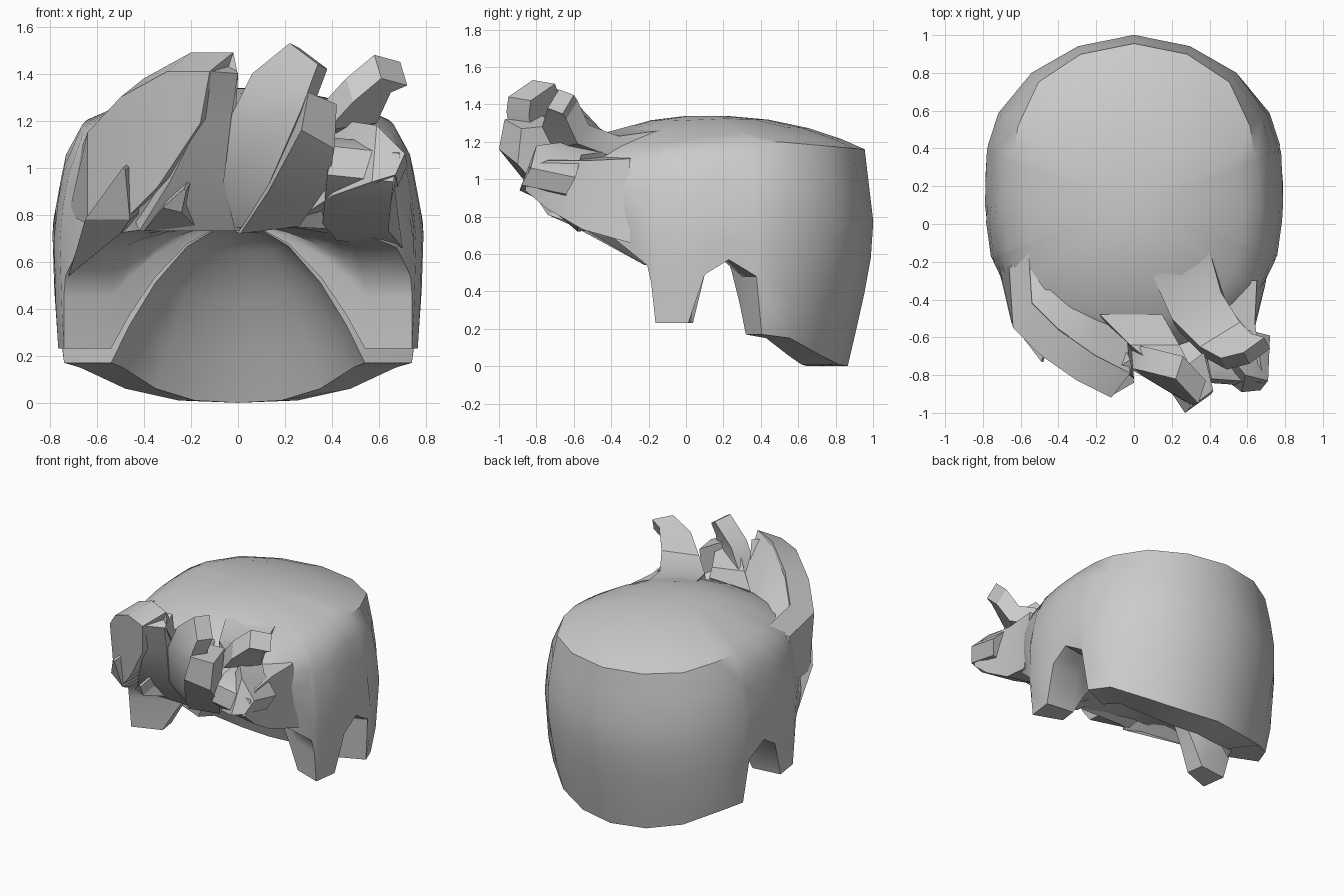
import bpy, bmesh, math
from mathutils import Vector

cube = bpy.data.objects.get("Cube")
if cube:
    bpy.data.objects.remove(cube, do_unlink=True)

grey = bpy.data.materials.new("plain_grey")
grey.use_nodes = True
colour = (0.6, 0.6, 0.6, 1)
grey.diffuse_color = colour
grey.node_tree.nodes["Principled BSDF"].inputs["Base Color"].default_value = colour


def finish(name, bm, angle):
    """Turn a bmesh into a grey object with sharp edges kept."""
    bmesh.ops.recalc_face_normals(bm, faces=bm.faces)
    mesh = bpy.data.meshes.new(name)
    bm.to_mesh(mesh)
    bm.free()
    mesh.materials.append(grey)
    obj = bpy.data.objects.new(name, mesh)
    bpy.context.collection.objects.link(obj)
    bpy.ops.object.select_all(action="DESELECT")
    obj.select_set(True)
    bpy.context.view_layer.objects.active = obj
    bpy.ops.object.shade_smooth_by_angle(angle=math.radians(angle))
    return obj


def bridge(bm, rings):
    """Join consecutive closed rings of vertices with quads."""
    for low, high in zip(rings, rings[1:]):
        count = len(low)
        for i in range(count):
            j = (i + 1) % count
            bm.faces.new((low[i], low[j], high[j], high[i]))


def interp(table, value):
    """Straight-line lookup in a list of (key, result) pairs."""
    if value <= table[0][0]:
        return table[0][1]
    for (a, p), (b, q) in zip(table, table[1:]):
        if value <= b:
            return p + (q - p) * (value - a) / (b - a)
    return table[-1][1]


def clamp(value):
    return max(0, min(1, value))


# Hair shell: plan outline with the height of the lower edge, back to front
half_outline = [
    (0, 1.01, 0), (.3, .95, .01), (.55, .81, .06), (.72, .59, .15), (.775, .42, .17),
    (.78, .38, .48), (.79, .23, .57), (.79, .1, .49), (.785, .01, .23),
    (.76, -.17, .23), (.75, -.19, .45), (.74, -.21, .54), (.71, -.38, .66),
    (.64, -.54, .72), (.52, -.68, .74), (.28, -.78, .75), (0, -.82, .73),
]
outline = half_outline + [(-x, y, z) for x, y, z in half_outline[-2:0:-1]]
rim_height = [(-.85, 1.14), (-.5, 1.1), (.46, 1.21), (1, 1.16)]
side_profile = [(0, .9), (.25, .98), (.75, 1), (1.05, .93), (1.21, .82)]
back_profile = [(0, .84), (.35, .93), (.7, 1), (1.16, .94)]
front_profile = [(.55, .85), (.74, .7), (.85, .8), (.97, .86), (1.14, .78)]
CENTRE, CROWN, CEILING, ROWS = .1, 1.34, .76, 6


def wall_point(x, y, z):
    front, back = clamp((-y - .3) / .4), clamp((y - .5) / .4)
    scale = (interp(front_profile, z) * front + interp(back_profile, z) * back
             + interp(side_profile, z) * (1 - front - back))
    return Vector((x * scale, CENTRE + (y - CENTRE) * scale, z))


def dome(ring, k, top, power):
    """Shrink a ring towards the centre while lifting it to a top height."""
    return [Vector((p.x * k, CENTRE + (p.y - CENTRE) * k,
                    p.z + (top - p.z) * (1 - k ** power))) for p in ring]


outer = []
for row in range(ROWS + 1):
    t = row / ROWS
    outer.append([wall_point(x, y, z + (interp(rim_height, y) - z) * t)
                  for x, y, z in outline])
rim = outer[-1]
outer += [dome(rim, k, CROWN, 2.3) for k in (.85, .65, .4, .15)]

# Hollow underside: a low vault rising from the inner lower edge
inner_edge = [Vector((p.x * .73, CENTRE + (p.y - CENTRE) * .72, p.z)) for p in outer[0]]
inner = [dome(inner_edge, k, CEILING, 2) for k in (.15, .4, .65, .85, 1)]

bm = bmesh.new()
rings = [[bm.verts.new(p) for p in ring] for ring in inner + outer]
bridge(bm, rings)
bm.faces.new(rings[0])
bm.faces.new(rings[-1])
finish("hair_shell", bm, 40)


# Locks: pairs of edge points from root to tip, thickened by a depth vector
def lock(name, pairs, depth, angle=28):
    bm = bmesh.new()
    depth = Vector(depth)
    rings = []
    for left, right in pairs:
        a, b = Vector(left), Vector(right)
        rings.append([bm.verts.new(p) for p in (a, b, b + depth, a + depth)])
    bridge(bm, rings)
    bm.faces.new(rings[0])
    bm.faces.new(rings[-1])
    return finish(name, bm, angle)


lock("swept_fringe", [
    ((-.72, -.2, .8), (-.66, -.24, 1.1)),
    ((-.64, -.5, .76), (-.64, -.55, 1.15)),
    ((-.48, -.64, .78), (-.5, -.69, 1.3)),
    ((-.34, -.75, .92), (-.3, -.83, 1.41)),
    ((-.16, -.86, 1.19), (-.12, -.92, 1.41))], (.1, .13, .08))

lock("fringe_underside", [
    ((-.42, -.55, .73), (-.01, -.56, .73)),
    ((-.29, -.72, .94), (-.06, -.7, .94)),
    ((-.16, -.84, 1.2), (-.03, -.77, 1.2)),
    ((-.12, -.91, 1.41), (0, -.84, 1.4))], (-.02, .12, .05))

lock("fringe_back_ramp", [
    ((-.54, -.12, 1.15), (-.62, -.24, 1.12)),
    ((-.45, -.32, 1.16), (-.55, -.45, 1.22)),
    ((-.32, -.44, 1.17), (-.4, -.58, 1.37)),
    ((-.18, -.51, 1.17), (-.22, -.69, 1.46)),
    ((-.04, -.56, 1.14), (-.02, -.79, 1.49))], (.02, -.03, -.1))

lock("centre_lock_upper", [
    ((-.1, -.54, .76), (.05, -.58, .74)),
    ((-.08, -.68, .93), (.14, -.78, .95)),
    ((-.03, -.76, 1.22), (.27, -.94, 1.25)),
    ((.06, -.78, 1.4), (.31, -.96, 1.36)),
    ((.22, -.82, 1.53), (.34, -.95, 1.44))], (.04, .12, -.02))

lock("centre_lock_root", [
    ((-.18, -.48, 1.21), (.15, -.48, 1.22)),
    ((-.02, -.64, 1.25), (.24, -.64, 1.21)),
    ((.1, -.74, 1.36), (.32, -.8, 1.3))], (.02, -.06, -.14))

lock("centre_lock_lower", [
    ((.01, -.58, .72), (.26, -.58, .75)),
    ((.13, -.79, .9), (.38, -.76, .92)),
    ((.27, -1, 1.16), (.41, -.9, 1.08)),
    ((.3, -.97, 1.32), (.42, -.88, 1.27))], (-.05, .2, .02))

lock("raised_side_lock", [
    ((.1, -.28, 1.29), (.4, -.14, 1.26)),
    ((.2, -.5, 1.23), (.46, -.36, 1.23)),
    ((.35, -.65, 1.26), (.56, -.52, 1.29)),
    ((.46, -.71, 1.38), (.62, -.58, 1.42)),
    ((.58, -.68, 1.48), (.69, -.6, 1.45))], (.03, -.06, -.1))

lock("low_side_lock", [
    ((.28, -.56, .8), (.36, -.46, 1.2)),
    ((.4, -.76, .88), (.46, -.64, 1.2)),
    ((.57, -.89, .94), (.59, -.8, 1.18)),
    ((.67, -.88, .97), (.71, -.83, 1.06))], (.01, .24, -.05))

# Panel carrying the side wall forward into the low lock
lock("side_front_panel", [
    ((.7, -.3, .66), (.65, -.3, 1.11)),
    ((.64, -.55, .73), (.64, -.52, 1.1)),
    ((.65, -.74, .84), (.67, -.74, 1.1)),
    ((.66, -.86, .94), (.69, -.84, 1.06))], (-.28, .02, .03), 40)

lock("temple_spike", [
    ((-.72, -.22, .54), (-.5, -.52, .72)),
    ((-.65, -.52, .78), (-.46, -.66, .78)),
    ((-.49, -.73, 1), (-.48, -.73, .99))], (.04, .14, .03))

lock("brow_spike", [
    ((-.4, -.56, .73), (-.18, -.56, .75)),
    ((-.32, -.72, .83), (-.24, -.74, .81)),
    ((-.23, -.8, .91), (-.22, -.8, .9))], (.02, .12, .04))
